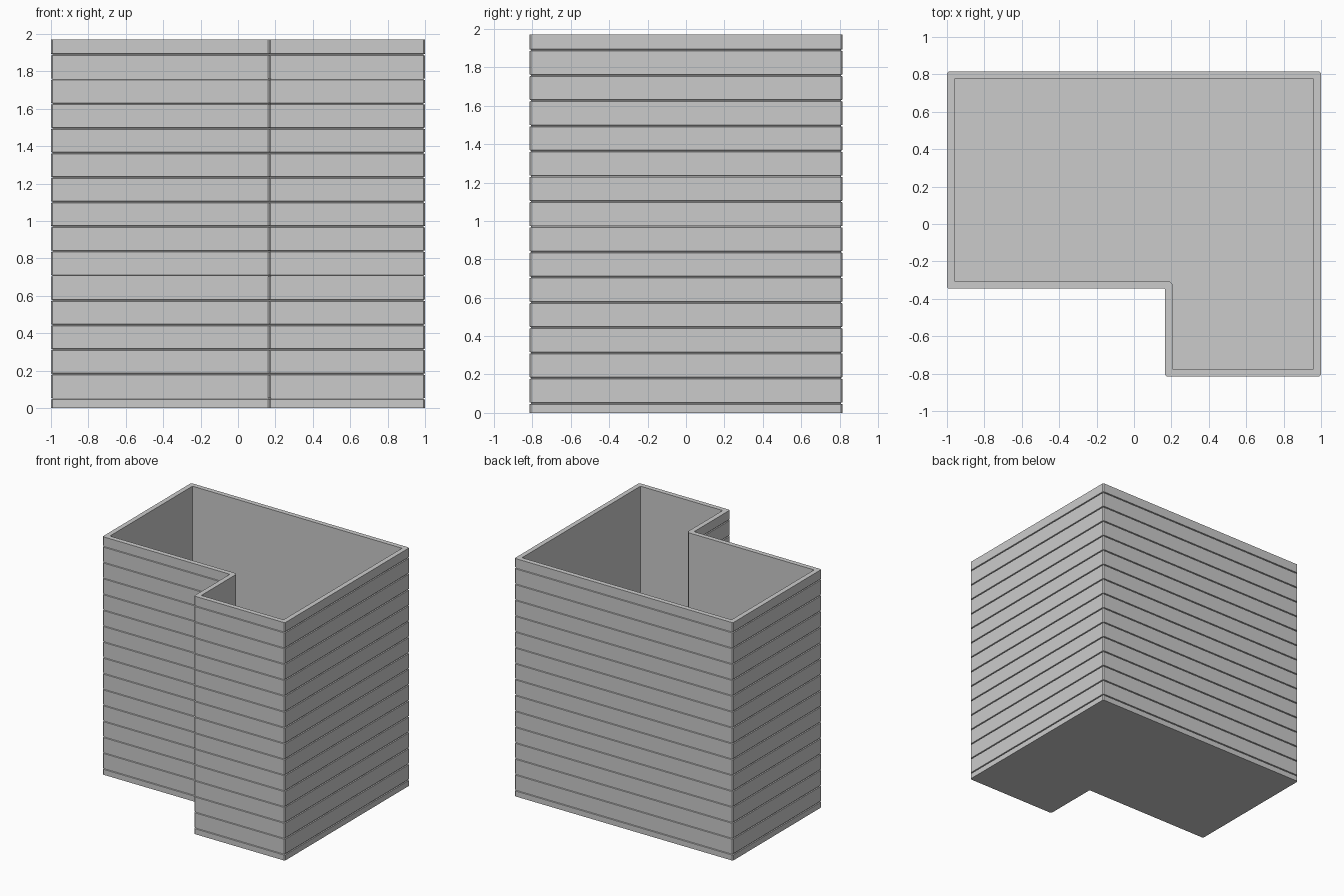
import bpy, bmesh
from mathutils import Vector

cube = bpy.data.objects.get("Cube")
if cube:
    bpy.data.objects.remove(cube, do_unlink=True)

HEIGHT, WALL, FLOOR = 1.97, 0.04, 0.04
GROOVES, FIRST, PITCH = 15, 0.05, 0.1314
GROOVE_H, GROOVE_D = 0.010, 0.008

# L-shaped plan, counter-clockwise
PLAN = [Vector(p) for p in ((-1, -0.345), (0.167, -0.345), (0.167, -0.815),
                            (1, -0.815), (1, 0.815), (-1, 0.815))]


def outline(inset):
    """Plan inset evenly, with small chamfers on the corners."""
    points = []
    for i, corner in enumerate(PLAN):
        before = (corner - PLAN[i - 1]).normalized()
        after = (PLAN[(i + 1) % len(PLAN)] - corner).normalized()
        p = corner + inset * (Vector((-before.y, before.x)) + Vector((-after.y, after.x)))
        reflex = before.cross(after) < 0
        chamfer = 0.006 + inset * 0.3 if reflex else max(0.008 - inset, 0.001)
        points += [p - before * chamfer, p + after * chamfer]
    return points


# Wall section: grooved outside, flat rim, plain inside
section = [(0, 0)]
for k in range(GROOVES):
    z = FIRST + k * PITCH
    section += [(0, z - GROOVE_H / 2), (GROOVE_D, z - GROOVE_H / 4),
                (GROOVE_D, z + GROOVE_H / 4), (0, z + GROOVE_H / 2)]
section += [(0, HEIGHT), (WALL, HEIGHT), (WALL, FLOOR)]

# Sweep the section round the plan, then close the base and inner floor
bm = bmesh.new()
rings = [[bm.verts.new((p.x, p.y, z)) for p in outline(inset)] for inset, z in section]
for low, high in zip(rings, rings[1:]):
    for i in range(len(low)):
        j = (i + 1) % len(low)
        bm.faces.new((low[i], low[j], high[j], high[i]))
bm.faces.new(rings[0][::-1])
bm.faces.new(rings[-1])

mesh = bpy.data.meshes.new("planter_box")
bm.to_mesh(mesh)
bm.free()
box = bpy.data.objects.new("planter_box", mesh)
bpy.context.collection.objects.link(box)

# Single plain grey
grey = bpy.data.materials.new("plain_grey")
grey.use_nodes = True
colour = (0.6, 0.6, 0.6, 1)
grey.diffuse_color = colour
grey.node_tree.nodes["Principled BSDF"].inputs["Base Color"].default_value = colour
mesh.materials.append(grey)
